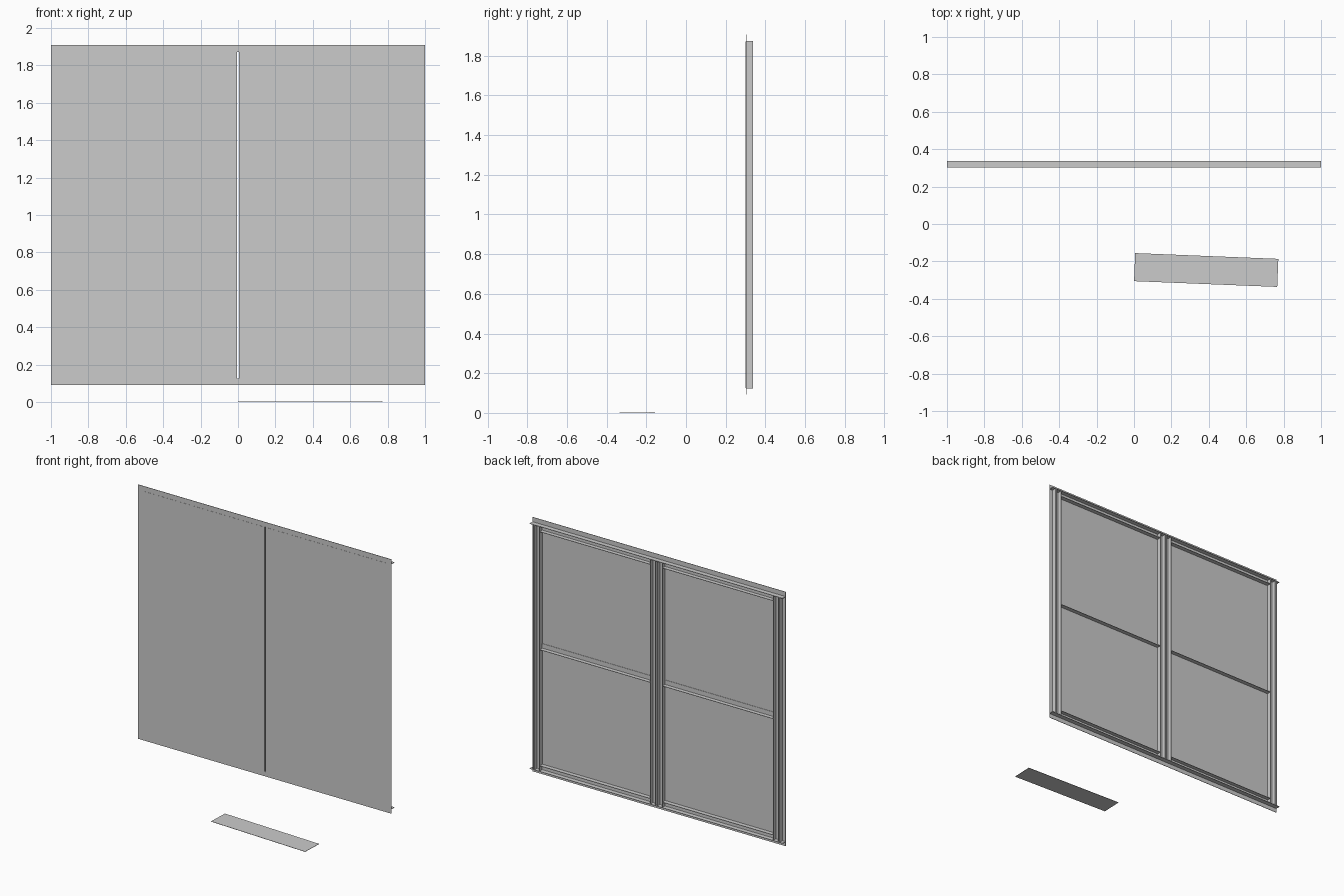
import bpy, bmesh, math

if "Cube" in bpy.data.objects:
    bpy.data.objects.remove(bpy.data.objects["Cube"])

T = 0.003                    # sheet metal thickness
Y0, Y1 = 0.302, 0.338        # front skin and back edge of the angle legs
Z0, Z1 = 0.125, 1.872        # gate bottom and top
XI, XO = 0.005, 0.973        # gate inner and outer edge


def build(name, boxes):
    """One object from a list of (x0, x1, y0, y1, z0, z1) boxes."""
    bm = bmesh.new()
    for x0, x1, y0, y1, z0, z1 in boxes:
        vs = bmesh.ops.create_cube(bm, size=1)["verts"]
        for v in vs:
            v.co.x = (x0 + x1) / 2 + v.co.x * (x1 - x0)
            v.co.y = (y0 + y1) / 2 + v.co.y * (y1 - y0)
            v.co.z = (z0 + z1) / 2 + v.co.z * (z1 - z0)
    me = bpy.data.meshes.new(name)
    bm.to_mesh(me)
    bm.free()
    ob = bpy.data.objects.new(name, me)
    bpy.context.collection.objects.link(ob)
    return ob


def mirrored(name, boxes):
    ob = build(name, boxes)
    ob.modifiers.new("mirror", 'MIRROR').use_axis[0] = True
    return ob


F = Y0 + T                   # back of the flat flanges

# Outer frame: full-width angle bars with outward flanges
build("top_rail", [(-1, 1, Y0, F, Z1, 1.908), (-1, 1, F, Y1, Z1, Z1 + T)])
build("bottom_rail", [(-1, 1, Y0, F, 0.092, Z0), (-1, 1, F, Y1, Z0 - T, Z0)])
mirrored("side_angle", [(XO, 1, Y0, F, Z0, Z1), (XO, XO + T, F, Y1, Z0, Z1)])

# Gate skins with a narrow gap in the middle
mirrored("gate_skin", [(XI, XO, Y0 - 0.001, Y0 + 0.001, Z0, Z1)])

# Gate stiles: open channels along both upright edges
B = Y0 + 0.0015
W = 0.043
stiles = []
for a, b in ((XI, XI + W), (XO - W - 0.008, XO - 0.008)):
    stiles += [(a, b, B, F + 0.001, Z0, Z1),
               (a, a + T, F, Y1 - 0.002, Z0, Z1),
               (b - T, b, F, Y1 - 0.002, Z0, Z1)]
mirrored("gate_stile", stiles)

# Gate cross rails: angles at top, middle and bottom
xa, xb = XI + W, XO - W - 0.008
rails = []
for z, lo, hi in ((1.833, 1.833, Z1), (0.99, 0.99, 1.025), (0.16, Z0, 0.163)):
    rails += [(xa, xb, B, F + 0.001, lo, hi), (xa, xb, F, Y1 - 0.004, z, z + T)]
mirrored("gate_rail", rails)

# Loose sheet lying on the ground in front
sheet = build("ground_sheet", [(-0.383, 0.383, -0.075, 0.075, 0, 0.002)])
sheet.location = (0.386, -0.246, 0)
sheet.rotation_euler.z = math.radians(-2.3)
